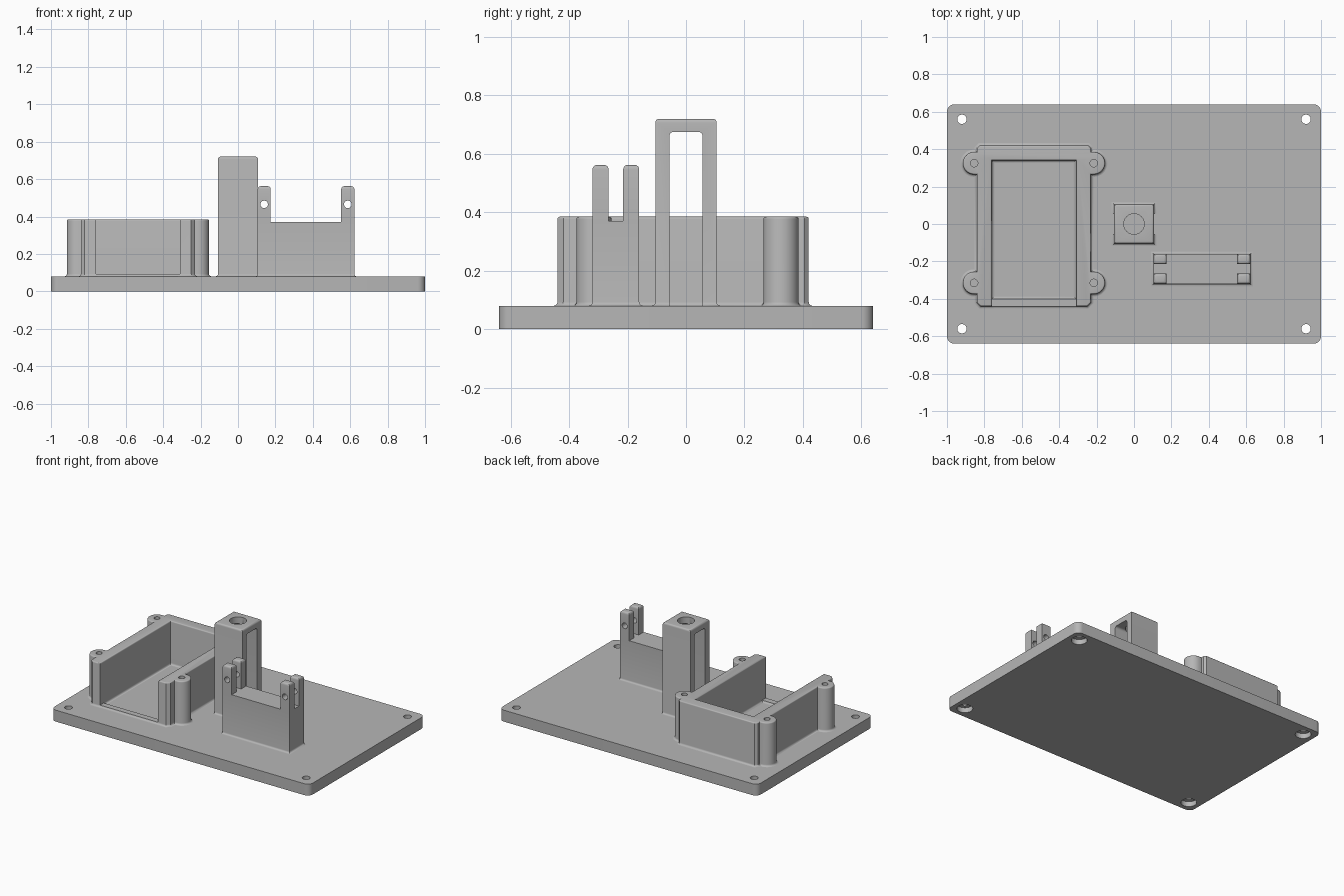
import bpy, bmesh, math

if "Cube" in bpy.data.objects:
    bpy.data.objects.remove(bpy.data.objects["Cube"])

grey = bpy.data.materials.new("plain grey")
grey.use_nodes = True
COLOUR = (0.47, 0.47, 0.47, 1)
grey.diffuse_color = COLOUR
grey.node_tree.nodes["Principled BSDF"].inputs["Base Color"].default_value = COLOUR

DECK = 0.08     # top of the base plate
FILLET = 0.013  # blend radius at feet and top edges


def offset(outline, d):
    """Move a counter-clockwise outline outward by d."""
    out = []
    for i, (x, y) in enumerate(outline):
        px, py = outline[i - 1]
        qx, qy = outline[(i + 1) % len(outline)]
        a, b = math.hypot(x - px, y - py), math.hypot(qx - x, qy - y)
        n = ((y - py) / a, (px - x) / a)
        m = ((qy - y) / b, (x - qx) / b)
        k = d / (1 + n[0] * m[0] + n[1] * m[1])
        out.append((x + k * (n[0] + m[0]), y + k * (n[1] + m[1])))
    return out


def loft(name, outline, rings, axis="z"):
    """Closed solid through rings of (height, outward offset)."""
    place = {"z": lambda u, v, w: (u, v, w),
             "x": lambda u, v, w: (w, u, v),
             "y": lambda u, v, w: (u, w, v)}[axis]
    bm = bmesh.new()
    loops = [[bm.verts.new(place(u, v, w)) for u, v in offset(outline, d)]
             for w, d in rings]
    for low, high in zip(loops, loops[1:]):
        for i in range(len(low)):
            bm.faces.new((low[i - 1], low[i], high[i], high[i - 1]))
    bm.faces.new(loops[0][::-1])
    bm.faces.new(loops[-1])
    bmesh.ops.recalc_face_normals(bm, faces=bm.faces)
    mesh = bpy.data.meshes.new(name)
    bm.to_mesh(mesh)
    bm.free()
    mesh.materials.append(grey)
    ob = bpy.data.objects.new(name, mesh)
    bpy.context.collection.objects.link(ob)
    return ob


def foot(z, r=FILLET):
    """Rings of a concave blend at a foot."""
    steps = [math.pi / 2 * i / 4 for i in range(5)]
    return [(z + r * (1 - math.cos(t)), r * (1 - math.sin(t))) for t in steps]


def crown(z, r=FILLET):
    """Rings of a rounded top edge."""
    steps = [math.pi / 2 * i / 4 for i in range(5)]
    return [(z - r + r * math.sin(t), r * (math.cos(t) - 1)) for t in steps]


def arc(cx, cy, r, start, end, n):
    angles = [math.radians(start + (end - start) * i / n) for i in range(n + 1)]
    return [(cx + r * math.cos(a), cy + r * math.sin(a)) for a in angles]


def circle(cx, cy, r):
    return arc(cx, cy, r, 0, 360, 32)[:-1]


def rect(x0, x1, y0, y1):
    return [(x0, y0), (x1, y0), (x1, y1), (x0, y1)]


def round_rect(x0, x1, y0, y1, r):
    corners = [(x0 + r, y0 + r, 180), (x1 - r, y0 + r, 270),
               (x1 - r, y1 - r, 0), (x0 + r, y1 - r, 90)]
    return [p for x, y, a in corners for p in arc(x, y, r, a, a + 90, 8)]


def cut(ob, cutters):
    """Subtract the cutters for good and drop them."""
    bpy.context.view_layer.objects.active = ob
    for cutter in cutters:
        mod = ob.modifiers.new("cut", "BOOLEAN")
        mod.operation, mod.solver, mod.object = "DIFFERENCE", "EXACT", cutter
        bpy.ops.object.modifier_apply(modifier=mod.name)
        bpy.data.objects.remove(cutter)


parts = []

# Base plate with counterbored corner holes
base = loft("base_plate", round_rect(-1, 1, -0.64, 0.64, 0.04), [(0, 0), (DECK, 0)])
cut(base, [loft("screw_cutter", circle(x, y, 0.025),
                [(-0.02, 0.025), (0.035, 0.025), (0.035, 0), (0.12, 0)])
           for x in (-0.92, 0.92) for y in (-0.56, 0.56)])
parts.append(base)

# Three-sided tray wall with four screw lugs
CX, TOP = -0.535, 0.385
LUG_X, LUGS = 0.32, (-0.315, 0.325)
half = [(0.225, -0.44), (0.285, -0.44), (0.305, -0.42)]
for y in LUGS:
    half += [(0.305, y - 0.06)] + arc(LUG_X, y, 0.06, -90, 90, 16) + [(0.305, y + 0.06)]
half += [(0.305, 0.405), (0.29, 0.42)]
outline = half + [(-x, y) for x, y in reversed(half)] + [(-0.225, 0.34), (0.225, 0.34)]
wall = loft("tray_wall", [(CX + x, y) for x, y in outline],
            foot(DECK) + crown(TOP, 0.008))
cut(wall, [loft("lug_cutter", circle(CX + s * LUG_X, y, 0.02), [(0.15, 0), (0.45, 0)])
           for s in (-1, 1) for y in LUGS])
parts.append(wall)

# Low sill across the open front of the tray
parts.append(loft("tray_sill", rect(CX - 0.225, CX + 0.225, -0.44, -0.4),
                  foot(DECK)))

# Hollow tower with a side window and a top hole
tower = loft("tower", rect(-0.107, 0.107, -0.105, 0.105), foot(DECK) + crown(0.72))
cut(tower, [loft("window_cutter", round_rect(-0.057, 0.057, 0.04, 0.675, 0.015),
                 [(-0.3, 0), (0.3, 0)], "x"),
            loft("bore_cutter", circle(0, 0, 0.055), [(0.6, 0), (0.8, 0)])])
parts.append(tower)

# Pivot block with four drilled prongs
X0, X1, Y0, Y1, SEAT = 0.105, 0.622, -0.32, -0.16, 0.37
parts.append(loft("pivot_block", rect(X0, X1, Y0, Y1), foot(DECK) + [(SEAT, 0)]))
for side, x in (("inner", X0), ("outer", X1 - 0.07)):
    for end, y in (("front", Y0), ("back", Y1 - 0.055)):
        prong = loft(f"{side}_{end}_prong", rect(x, x + 0.07, y, y + 0.055),
                     [(SEAT, 0)] + crown(0.562, 0.015))
        cut(prong, [loft("pin_cutter", circle(x + 0.035, 0.465, 0.02),
                         [(y - 0.1, 0), (y + 0.1, 0)], "y")])
        parts.append(prong)

# Smooth the rounds, keep the edges sharp
bpy.ops.object.select_all(action="DESELECT")
for ob in parts:
    ob.select_set(True)
bpy.context.view_layer.objects.active = base
bpy.ops.object.shade_smooth_by_angle(angle=math.radians(30))
